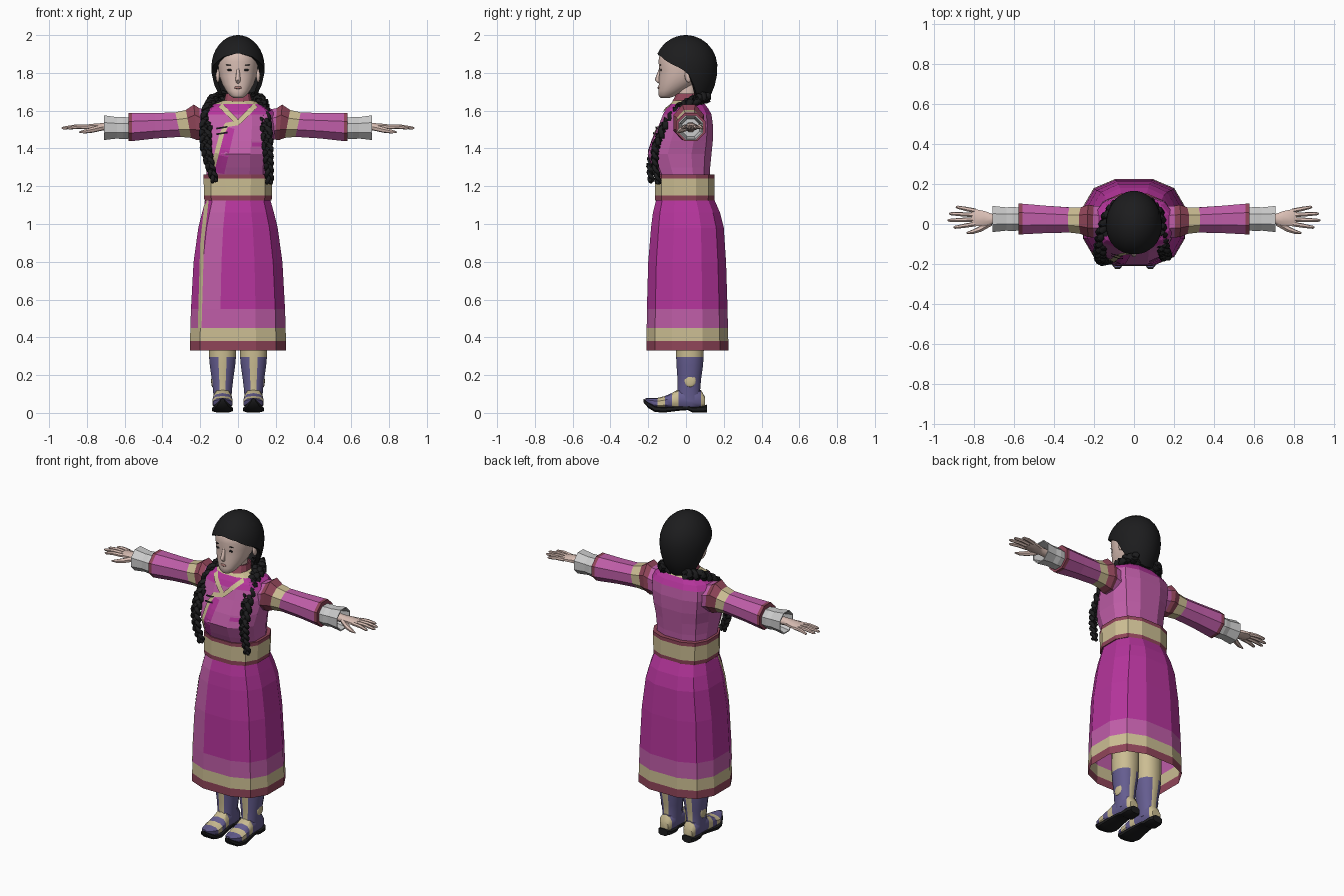
import bpy, bmesh
from math import sin, cos, acos, pi, radians
from mathutils import Vector, Matrix
from mathutils.bvhtree import BVHTree

if "Cube" in bpy.data.objects:
    bpy.data.objects.remove(bpy.data.objects["Cube"])


def material(name, r, g, b):
    m = bpy.data.materials.new(name)
    m.diffuse_color = (r, g, b, 1)
    m.use_nodes = True
    m.node_tree.nodes["Principled BSDF"].inputs["Base Color"].default_value = m.diffuse_color
    return m


MAGENTA = material("magenta", .46, .035, .33)
PINK = material("pink", .52, .11, .39)
MAROON = material("maroon", .28, .06, .10)
CREAM = material("cream", .60, .51, .29)
BLUE = material("boot_blue", .13, .11, .28)
BLACK = material("black", .012, .012, .013)
SKIN = material("skin", .70, .52, .46)
LIP = material("lip", .45, .22, .20)


def power(v, e):
    return (1 if v >= 0 else -1) * abs(v) ** e


def ring(z, hx, yf, yb, n=12, e=.75, cx=0):
    """Rounded horizontal section; the last face of the ring looks to -y."""
    k = cos(pi / n) ** e
    angles = [2 * pi * (j + .5) / n for j in range(n)]
    return [Vector((cx + hx * power(sin(a), e) / k,
                    (yf + yb) / 2 - (yb - yf) / 2 * power(cos(a), e) / k, z)) for a in angles]


def loft(bm, rings, mat=lambda i, j: 0, start=True, end=True):
    vs = [[bm.verts.new(p) for p in r] for r in rings]
    n = len(vs[0])
    for i in range(len(vs) - 1):
        for j in range(n):
            f = bm.faces.new((vs[i][j], vs[i][(j + 1) % n], vs[i + 1][(j + 1) % n], vs[i + 1][j]))
            f.material_index = mat(i, j)
    if start:
        bm.faces.new(vs[0][::-1]).material_index = mat(0, 0)
    if end:
        bm.faces.new(vs[-1]).material_index = mat(len(vs) - 2, 0)


def tube(bm, pts, radii, n=6):
    pts = [Vector(p) for p in pts]
    rings = []
    for i, p in enumerate(pts):
        t = (pts[min(i + 1, len(pts) - 1)] - pts[max(i - 1, 0)]).normalized()
        u = t.cross(Vector((.1, .3, 1) if abs(t.z) < .8 else (.1, 1, 0))).normalized()
        v = t.cross(u)
        rings.append([p + radii[i] * (cos(2 * pi * k / n) * u + sin(2 * pi * k / n) * v) for k in range(n)])
    loft(bm, rings)


def blob(bm, c, s, u=12, v=8):
    bmesh.ops.create_uvsphere(bm, u_segments=u, v_segments=v, radius=1,
                              matrix=Matrix.Translation(c) @ Matrix.Diagonal((*s, 1)))


def finish(bm, name, mats=(), smooth=None, mirror=False):
    bmesh.ops.recalc_face_normals(bm, faces=bm.faces)
    me = bpy.data.meshes.new(name)
    bm.to_mesh(me)
    bm.free()
    for m in mats:
        me.materials.append(m)
    if smooth:
        me.shade_smooth()
        me.set_sharp_from_angle(angle=radians(smooth))
    ob = bpy.data.objects.new(name, me)
    bpy.context.collection.objects.link(ob)
    if mirror:
        ob.modifiers.new("mirror", 'MIRROR')


def ribbon(name, tree, pts, width, mat, lift=.005):
    """Trim strip laid on the front of a surface along (x, z) points."""
    pts = [Vector(p) for p in pts]
    line = [a.lerp(b, k / 8) for a, b in zip(pts, pts[1:]) for k in range(8)] + [pts[-1]]
    bm, rows = bmesh.new(), []
    for i, p in enumerate(line):
        t = (line[min(i + 1, len(line) - 1)] - line[max(i - 1, 0)]).normalized()
        row = []
        for s in (-.5, 0, .5):
            q = p + Vector((-t.y, t.x)) * width * s
            hit = tree.ray_cast(Vector((q.x, -1, q.y)), Vector((0, 1, 0)))[0]
            row.append(bm.verts.new((q.x, (hit.y if hit else 0) - lift, q.y)))
        rows.append(row)
    for a, b in zip(rows, rows[1:]):
        for k in (0, 1):
            bm.faces.new((a[k], a[k + 1], b[k + 1], b[k]))
    finish(bm, name, [mat])


# Skirt with hem bands and a lighter front overlap panel
bm = bmesh.new()
bands = [3, 2, 1, 0, 0, 0, 0]
loft(bm, [ring(*r) for r in [(.33, .255, -.21, .225), (.38, .254, -.21, .224), (.45, .252, -.208, .222),
                             (.55, .249, -.207, .22), (.8, .235, -.2, .212), (.98, .21, -.185, .2),
                             (1.06, .19, -.175, .18), (1.14, .168, -.155, .145)]],
     lambda i, j: 1 if j == 10 and i > 2 else bands[i], start=False)
skirt = BVHTree.FromBMesh(bm)
finish(bm, "skirt", [MAGENTA, PINK, CREAM, MAROON])
ribbon("skirt_piping", skirt, [(-.165, 1.13), (-.19, .9), (-.203, .45)], .02, CREAM)

# Belt
bm = bmesh.new()
loft(bm, [ring(*r) for r in [(1.125, .165, -.15, .14), (1.125, .178, -.163, .15), (1.15, .18, -.163, .151),
                             (1.24, .182, -.163, .152), (1.262, .182, -.163, .152), (1.262, .165, -.15, .14)]],
     lambda i, j: 1 if i == 2 else 0)
finish(bm, "belt", [MAROON, CREAM])

# Bodice with cream neck yoke
bm = bmesh.new()
loft(bm, [ring(*r) for r in [(1.24, .165, -.148, .125), (1.3, .168, -.175, .128), (1.37, .175, -.203, .135),
                             (1.44, .187, -.18, .142), (1.52, .198, -.145, .143), (1.58, .195, -.122, .135),
                             (1.61, .175, -.105, .118), (1.635, .125, -.085, .1), (1.655, .075, -.065, .072)]],
     lambda i, j: 2 if i == 7 else (0 if i < 5 else 1))
bodice = BVHTree.FromBMesh(bm)
finish(bm, "bodice", [PINK, MAGENTA, CREAM])
ribbon("overlap_panel", bodice, [(-.045, 1.51), (-.1, 1.27)], .055, MAGENTA, .004)
ribbon("overlap_trim", bodice, [(0, 1.535), (-.06, 1.525), (-.085, 1.48), (-.14, 1.27)], .024, CREAM, .007)
ribbon("neck_trim", bodice, [(-.095, 1.63), (0, 1.535), (.095, 1.63)], .026, CREAM, .008)
ribbon("pocket_flap", bodice, [(.075, 1.42), (.155, 1.42)], .022, MAGENTA)
for k, z in enumerate((1.51, 1.48)):
    ribbon("frog_button_%d" % k, bodice, [(-.115, z - .005), (-.055, z + .005)], .009, BLACK, .013)

# Collar and neck
bm = bmesh.new()
loft(bm, [ring(*r) for r in [(1.61, .09, -.08, .085), (1.65, .074, -.072, .072), (1.69, .064, -.05, .068),
                             (1.69, .056, -.042, .06), (1.64, .056, -.042, .06)]], start=False, end=False)
finish(bm, "collar", [MAROON])
bm = bmesh.new()
loft(bm, [ring(*r) for r in [(1.6, .052, -.04, .055), (1.68, .048, -.04, .05), (1.76, .05, -.05, .06)]])
finish(bm, "neck", [SKIN], 40)

# Sleeves: (x, z centre, z radius, y centre, y radius)
def xring(x, zc, rz, yc, ry, n=8, slant=0):
    return [Vector((x + slant * sin(a), yc + ry * cos(a), zc + rz * sin(a)))
            for a in [2 * pi * (k + .5) / n for k in range(n)]]

bm = bmesh.new()
arm = [(.15, 1.52, .09, .01, .085), (.2, 1.53, .09, .012, .085), (.225, 1.538, .102, .015, .088),
       (.262, 1.53, .08, .017, .072), (.318, 1.526, .07, .02, .068), (.44, 1.52, .073, .023, .074),
       (.56, 1.513, .08, .025, .083), (.58, 1.513, .081, .025, .084), (.58, 1.513, .06, .025, .065)]
slants = [0, .005, .01, .015, .015, 0, 0, 0, 0]
loft(bm, [xring(*a, slant=s) for a, s in zip(arm, slants)], lambda i, j: [0, 1, 1, 2, 0, 0, 1, 1][i])
finish(bm, "sleeve", [PINK, MAROON, CREAM], mirror=True)

# Hollow cuffs
bm = bmesh.new()
loft(bm, [xring(*a) for a in [(.56, 1.507, .058, .025, .06), (.61, 1.508, .064, .025, .066),
                              (.64, 1.509, .061, .025, .063), (.71, 1.51, .071, .025, .071),
                              (.71, 1.51, .064, .025, .064), (.64, 1.51, .05, .025, .05)]])
finish(bm, "cuff", mirror=True)

# Hands
bm = bmesh.new()
loft(bm, [xring(*a) for a in [(.62, 1.512, .028, .025, .03), (.71, 1.514, .022, .025, .028),
                              (.75, 1.514, .02, .028, .04), (.80, 1.514, .014, .033, .046),
                              (.815, 1.514, .009, .033, .042)]])
for y0, x1, y1 in [(0, .905, -.018), (.023, .935, .018), (.045, .928, .052), (.066, .893, .086)]:
    a, b = Vector((.795, y0, 1.514)), Vector((x1, y1, 1.508))
    tube(bm, [a, a.lerp(b, .5) + Vector((0, 0, .004)), a.lerp(b, .92), b], [.012, .011, .008, .003])
tube(bm, [(.72, .005, 1.51), (.77, -.025, 1.498), (.81, -.04, 1.49), (.84, -.045, 1.486)], [.016, .015, .011, .004])
finish(bm, "hand", [SKIN], 50, mirror=True)

# Head with nose, ears
bm = bmesh.new()
loft(bm, [ring(*r, n=20, e=.92) for r in [
    (1.668, .026, -.135, -.085), (1.68, .043, -.145, -.05), (1.705, .063, -.146, -.01), (1.74, .083, -.144, .05),
    (1.78, .097, -.142, .09), (1.815, .103, -.14, .11), (1.86, .107, -.146, .12), (1.91, .1, -.138, .12),
    (1.96, .07, -.09, .09)]])
face = BVHTree.FromBMesh(bm)
tube(bm, [(0, -.134, 1.825), (0, -.146, 1.785), (0, -.152, 1.765), (0, -.138, 1.753)], [.007, .011, .014, .012], 8)
for s in (-1, 1):
    blob(bm, (s * .107, .015, 1.785), (.011, .022, .036))
finish(bm, "head", [SKIN], 60)

# Eyes, brows and lips set on the face surface
def feature(name, mat, x, z, size):
    bm = bmesh.new()
    for s in ((-1, 1) if x else (1,)):
        hit = face.ray_cast(Vector((s * x, -1, z)), Vector((0, 1, 0)))[0]
        blob(bm, hit, size)
    finish(bm, name, [mat], 60)

feature("eyes", BLACK, .041, 1.815, (.017, .004, .006))
feature("eyebrows", BLACK, .043, 1.842, (.021, .003, .003))
feature("lips", LIP, 0, 1.722, (.02, .006, .007))

# Hair cap whose hem drops from forehead to nape
HEM = [(0, 1.905), (35, 1.885), (60, 1.85), (80, 1.825), (97, 1.79), (112, 1.69), (140, 1.655), (180, 1.64)]

def hem(deg):
    for (a, za), (b, zb) in zip(HEM, HEM[1:]):
        if deg <= b:
            return za + (zb - za) * (deg - a) / (b - a)

def hair_point(a, s, shrink=1):
    d = hem(min(a, 2 * pi - a) * 180 / pi) - 1.83
    th = s * acos(d / (.17 if d > 0 else .24))
    return Vector((.141 * sin(th) * sin(a) * shrink, -.167 * sin(th) * cos(a) * shrink,
                   1.83 + cos(th) * (.17 if cos(th) > 0 else .24)))

bm = bmesh.new()
angles = [2 * pi * (k + .5) / 36 for k in range(36)]
loft(bm, [[hair_point(a, s / 10) for a in angles] for s in [.15, 1, 2, 3, 4, 5, 6, 7, 8, 9, 10]]
     + [[hair_point(a, 1, .8) for a in angles]], end=False)
finish(bm, "hair", [BLACK], 50)

# Braids: three strands woven along a path
def braid(name, path):
    pts = [Vector(p) for p in path]
    n = 84
    strands = [[], [], []]
    for k in range(n + 1):
        u = k / n * (len(pts) - 1)
        i = min(int(u), len(pts) - 2)
        p, t = pts[i].lerp(pts[i + 1], u - i), (pts[i + 1] - pts[i]).normalized()
        n1 = t.cross(Vector((1, .2, 0))).normalized()
        n2 = t.cross(n1)
        w = 1.15 - .6 * k / n
        for m in range(3):
            a = k / n * 2 * pi * 5 + m * 2 * pi / 3
            strands[m].append(p + w * (.024 * sin(a) * n2 + .013 * sin(2 * a) * n1))
    bm = bmesh.new()
    for s in strands:
        tube(bm, s, [.019 * (1.15 - .6 * k / n) for k in range(n)] + [.003])
    finish(bm, name, [BLACK], 60)

braid("braid_left", [(.06, .1, 1.67), (.115, .045, 1.655), (.13, -.05, 1.605), (.147, -.12, 1.51),
                     (.157, -.165, 1.4), (.163, -.165, 1.31), (.168, -.145, 1.21)])
braid("braid_right", [(-.06, .1, 1.67), (-.12, .045, 1.655), (-.155, -.05, 1.6), (-.172, -.13, 1.49),
                      (-.17, -.175, 1.4), (-.15, -.19, 1.31), (-.12, -.185, 1.22)])

# Boots: shaft, foot, side medallion
BX = .082
bm = bmesh.new()
loft(bm, [ring(*r, e=.9, cx=BX) for r in [(.06, .046, -.05, .085), (.12, .05, -.045, .075), (.18, .057, -.045, .08),
                                          (.25, .067, -.05, .09), (.295, .071, -.052, .093),
                                          (.36, .073, -.053, .095), (.5, .075, -.055, .095)]],
     lambda i, j: 1 if i > 3 or j in (5, 11) else 0)
finish(bm, "boot_shaft", [BLUE, CREAM], 40, mirror=True)

def yring(y, hx, lo, hi, n=10):
    return [Vector((BX + hx * power(cos(a), .8), y, (lo + hi) / 2 + (hi - lo) / 2 * power(sin(a), .8)))
            for a in [2 * pi * (k + .5) / n for k in range(n)]]

bm = bmesh.new()
loft(bm, [yring(*r) for r in [(.1, .03, .03, .085), (.08, .042, .02, .12), (.03, .047, .02, .13), (-.04, .05, .02, .125),
                              (-.075, .053, .02, .105), (-.11, .056, .02, .09), (-.15, .053, .02, .08),
                              (-.19, .036, .04, .078), (-.215, .016, .055, .078)]],
     lambda i, j: 1 if i in (0, 3, 5) else 0)
finish(bm, "boot_foot", [BLUE, CREAM], 40, mirror=True)
bm = bmesh.new()
blob(bm, (BX + .054, .022, .17), (.006, .03, .033))
finish(bm, "boot_medallion", [CREAM], 40, mirror=True)

# Soles with heel and upturned toe
bm = bmesh.new()
loft(bm, [yring(*r, n=8) for r in [(.11, .034, 0, .045), (.09, .045, 0, .04), (.035, .046, 0, .035), (.01, .044, .014, .04),
                                   (-.04, .05, .01, .04), (-.12, .06, 0, .035), (-.165, .054, .004, .04),
                                   (-.2, .034, .025, .062), (-.226, .012, .056, .076)]])
finish(bm, "boot_sole", [BLACK], 40, mirror=True)
